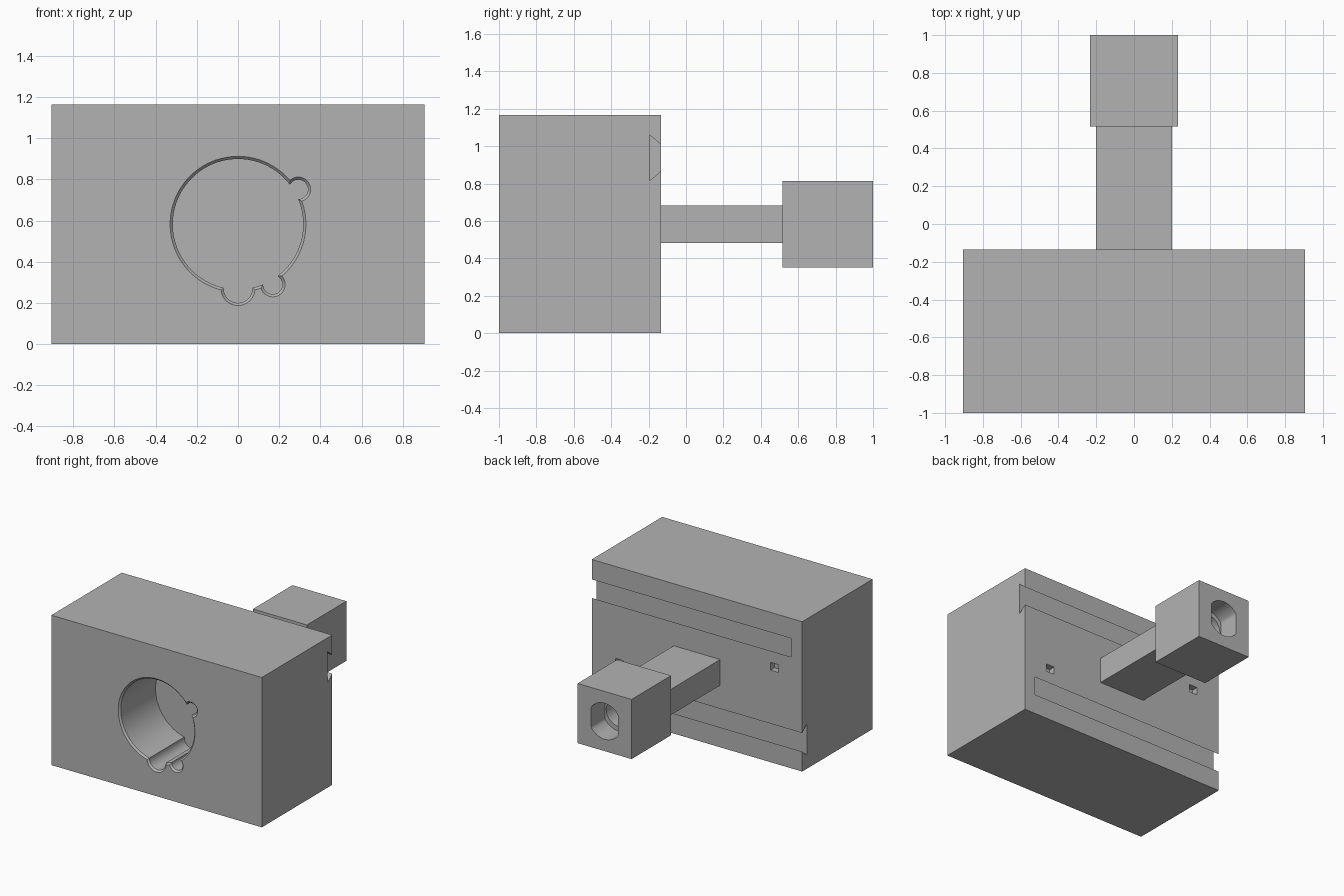
import bpy, bmesh, math
from mathutils import Vector

cube = bpy.data.objects.get("Cube")
if cube:
    bpy.data.objects.remove(cube, do_unlink=True)

grey = bpy.data.materials.new("plain_grey")
grey.use_nodes = True
grey.diffuse_color = (0.45, 0.45, 0.45, 1)
grey.node_tree.nodes["Principled BSDF"].inputs["Base Color"].default_value = (0.45, 0.45, 0.45, 1)

MID_Z = 0.5825  # height of the shared axis


def loft(name, rings):
    """Closed solid through a list of matching point rings."""
    bm = bmesh.new()
    loops = [[bm.verts.new(p) for p in ring] for ring in rings]
    n = len(loops[0])
    for a, b in zip(loops, loops[1:]):
        for i in range(n):
            j = (i + 1) % n
            bm.faces.new((a[i], a[j], b[j], b[i]))
    bm.faces.new(loops[0])
    bm.faces.new(loops[-1])
    bmesh.ops.recalc_face_normals(bm, faces=bm.faces)
    mesh = bpy.data.meshes.new(name)
    bm.to_mesh(mesh)
    bm.free()
    mesh.materials.append(grey)
    obj = bpy.data.objects.new(name, mesh)
    bpy.context.collection.objects.link(obj)
    return obj


def box(name, x0, x1, y0, y1, z0, z1):
    return loft(name, [[(x0, y, z0), (x1, y, z0), (x1, y, z1), (x0, y, z1)] for y in (y0, y1)])


def bore(name, x, z, profile, flat=None, sides=64):
    """Round solid along y from (y, radius) pairs, optionally with flat sides at x +- flat."""
    rings = []
    for y, r in profile:
        ring = []
        for i in range(sides):
            a = 2 * math.pi * (i + 0.5) / sides
            dx = r * math.cos(a)
            if flat:
                dx = max(-flat, min(flat, dx))
            ring.append((x + dx, y, z + r * math.sin(a)))
        rings.append(ring)
    return loft(name, rings)


def cut(target, cutter):
    mod = target.modifiers.new("cut", 'BOOLEAN')
    mod.operation = 'DIFFERENCE'
    mod.solver = 'EXACT'
    mod.object = cutter
    bpy.context.view_layer.objects.active = target
    bpy.ops.object.modifier_apply(modifier=mod.name)
    bpy.data.objects.remove(cutter, do_unlink=True)


# Main body
FRONT, BACK = -1.0, -0.135
body = box("main_body", -0.905, 0.905, FRONT, BACK, 0, 2 * MID_Z)

# Front socket with three keyed lobes and a chamfered rim
FLOOR, RIM = FRONT + 0.44, 0.013
for angle, dist, radius in ((0, 0, 0.33), (-90, 0.312, 0.083), (-60, 0.338, 0.06), (30, 0.338, 0.06)):
    a = math.radians(angle)
    cut(body, bore("socket_cutter", dist * math.cos(a), MID_Z + dist * math.sin(a),
                   [(FRONT - RIM, radius + RIM), (FRONT + RIM, radius - RIM), (FLOOR, radius - RIM)]))

# Back dovetail slots and latch pockets, repeated by a half turn about the axis
for s in (1, -1):
    half = [(0.01, 0.064), (-0.06, 0.1225)]
    section = [(BACK + y, h) for y, h in half] + [(BACK + y, -h) for y, h in reversed(half)]
    cut(body, loft("dovetail_cutter", [[(s * x, y, MID_Z + s * (0.355 + h)) for y, h in section]
                                       for x in (-0.81, 1.0)]))
    px, pz = -0.667 * s, MID_Z + 0.163 * s
    cut(body, box("pocket_cutter", px - 0.035, px + 0.035, BACK - 0.05, BACK + 0.05,
                  pz - 0.03, pz + 0.03))

# Neck and end block
neck = box("neck", -0.2, 0.2, BACK, 0.515, MID_Z - 0.1, MID_Z + 0.1)
end_block = box("end_block", -0.232, 0.232, 0.515, 1.0, MID_Z - 0.232, MID_Z + 0.232)

# Flat-sided recess with a round bore behind it
cut(end_block, bore("recess_cutter", 0, MID_Z, [(0.83, 0.14), (1.1, 0.14)], flat=0.115))
cut(end_block, bore("bore_cutter", 0, MID_Z, [(0.6, 0.105), (0.9, 0.105)]))

# Smooth the round walls, keep hard edges
for obj in (body, neck, end_block):
    bpy.ops.object.select_all(action='DESELECT')
    obj.select_set(True)
    bpy.context.view_layer.objects.active = obj
    bpy.ops.object.shade_smooth_by_angle(angle=math.radians(30))
